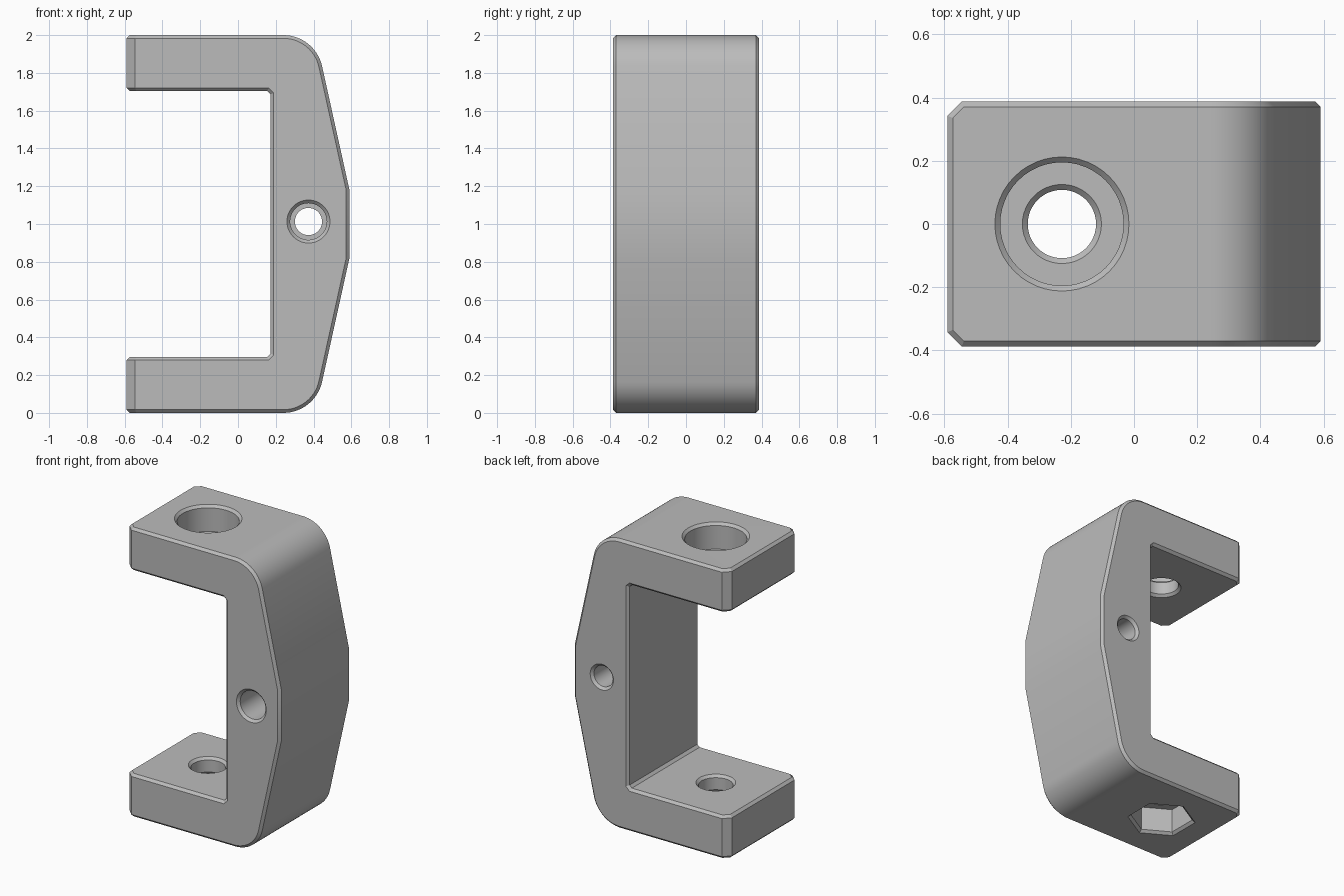
import bpy
import bmesh
from math import cos, sin, pi, radians
from mathutils import Matrix

cube = bpy.data.objects.get("Cube")
if cube:
    bpy.data.objects.remove(cube, do_unlink=True)

HALF_Y = 0.387    # half the depth of the bracket
END_X = -0.59     # free end of both arms
ARM = 0.297       # arm thickness
C = 0.017         # small chamfer
BORE_X = -0.228   # axis of the arm holes
SEAT = 0.18       # depth of the bolt head and nut recesses

grey = bpy.data.materials.new("plain grey")
grey.use_nodes = True
grey.diffuse_color = (0.5, 0.5, 0.5, 1)
grey.node_tree.nodes["Principled BSDF"].inputs["Base Color"].default_value = (0.5, 0.5, 0.5, 1)


def make_object(name, bm):
    bmesh.ops.recalc_face_normals(bm, faces=bm.faces)
    mesh = bpy.data.meshes.new(name)
    bm.to_mesh(mesh)
    bm.free()
    mesh.materials.append(grey)
    obj = bpy.data.objects.new(name, mesh)
    bpy.context.collection.objects.link(obj)
    return obj


def bracket_profile():
    """Upper half of the C outline, mirrored about mid height."""
    r, cx, steps = 0.21, 0.24, 14
    low, high = radians(12.4), pi / 2
    upper = [(0.59, 1.18)]
    for i in range(steps + 1):
        a = low + (high - low) * i / steps
        upper.append((cx + r * cos(a), 2 - r + r * sin(a)))
    upper += [(END_X, 2), (END_X, 2 - ARM), (0.155, 2 - ARM), (0.172, 2 - ARM - C)]
    return upper + [(x, 2 - z) for x, z in reversed(upper)]


def make_bracket():
    bm = bmesh.new()
    face = bm.faces.new([bm.verts.new((x, -HALF_Y, z)) for x, z in bracket_profile()])
    extruded = bmesh.ops.extrude_face_region(bm, geom=[face], use_keep_orig=True)
    new_verts = [v for v in extruded["geom"] if isinstance(v, bmesh.types.BMVert)]
    bmesh.ops.translate(bm, verts=new_verts, vec=(0, 2 * HALF_Y, 0))
    bmesh.ops.recalc_face_normals(bm, faces=bm.faces)

    def middle(e):
        return (e.verts[0].co + e.verts[1].co) / 2

    def upright(e):
        d = e.verts[0].co - e.verts[1].co
        return abs(d.z) > 0.9 * d.length

    # wide chamfer on the upright corners of the arm ends
    corners = [e for e in bm.edges if upright(e) and middle(e).x < END_X + 0.01]
    bmesh.ops.bevel(bm, geom=corners, offset=0.045, offset_type='OFFSET',
                    segments=1, affect='EDGES', clamp_overlap=False)
    bm.normal_update()

    # small chamfer round both side faces and the arm ends
    rims = []
    for e in bm.edges:
        on_side = any(abs(f.normal.y) > 0.99 for f in e.link_faces)
        at_end = middle(e).x < END_X + 0.044
        if (on_side or at_end) and not (upright(e) and middle(e).x < -0.5):
            rims.append(e)
    bmesh.ops.bevel(bm, geom=rims, offset=C, offset_type='OFFSET',
                    segments=1, affect='EDGES', clamp_overlap=False)
    return make_object("clamp_bracket", bm)


def make_cutter(name, rings, matrix, sides=48):
    """Stack of (height, radius) rings about the local z axis."""
    bm = bmesh.new()
    loops = []
    for h, r in rings:
        angles = [2 * pi * i / sides + pi / 6 for i in range(sides)]
        loops.append([bm.verts.new((r * cos(a), r * sin(a), h)) for a in angles])
    for a, b in zip(loops, loops[1:]):
        for i in range(sides):
            j = (i + 1) % sides
            bm.faces.new((a[i], a[j], b[j], b[i]))
    bm.faces.new(loops[0])
    bm.faces.new(loops[-1])
    bmesh.ops.transform(bm, matrix=matrix, verts=bm.verts)
    cutter = make_object(name, bm)
    cutter.hide_render = True
    return cutter


F = 0.05          # how far each flared mouth runs past the surface
arm_axis = Matrix.Translation((BORE_X, 0, 0))
cross_axis = Matrix.Translation((0.373, 0, 1.013)) @ Matrix.Rotation(-pi / 2, 4, 'X')
bolt, head, nut = 0.108, 0.195, 0.198
wide, narrow = 0.097, 0.072
top_seat, arm_low = 2 - SEAT, 2 - ARM

cutters = [
    # upper arm: round recess and bolt hole
    make_cutter("bolt_head_recess", [
        (2 + F, head + C + F), (2 - C, head), (top_seat, head),
        (top_seat, bolt + C), (top_seat - C, bolt),
        (arm_low + C, bolt), (arm_low - F, bolt + C + F)], arm_axis),
    # lower arm: hexagonal recess, then bolt hole
    make_cutter("nut_recess", [
        (-F, nut + (C + F) * 1.155), (C, nut), (SEAT, nut)], arm_axis, 6),
    make_cutter("lower_bolt_hole", [
        (ARM + F, bolt + C + F), (ARM - C, bolt), (SEAT + C, bolt),
        (SEAT, bolt + C), (SEAT - F, bolt + C)], arm_axis),
    # spine: stepped cross hole
    make_cutter("cross_hole", [
        (-HALF_Y - F, wide + C + F), (-HALF_Y + C, wide), (0, wide), (0, narrow),
        (HALF_Y - C, narrow), (HALF_Y + F, narrow + C + F)], cross_axis),
]

bracket = make_bracket()
bpy.ops.object.select_all(action='DESELECT')
bracket.select_set(True)
bpy.context.view_layer.objects.active = bracket
for cutter in cutters:
    mod = bracket.modifiers.new(cutter.name, 'BOOLEAN')
    mod.operation = 'DIFFERENCE'
    mod.solver = 'EXACT'
    mod.object = cutter
    bpy.ops.object.modifier_apply(modifier=mod.name)
    bpy.data.objects.remove(cutter, do_unlink=True)

bpy.ops.object.shade_smooth_by_angle(angle=radians(30))
